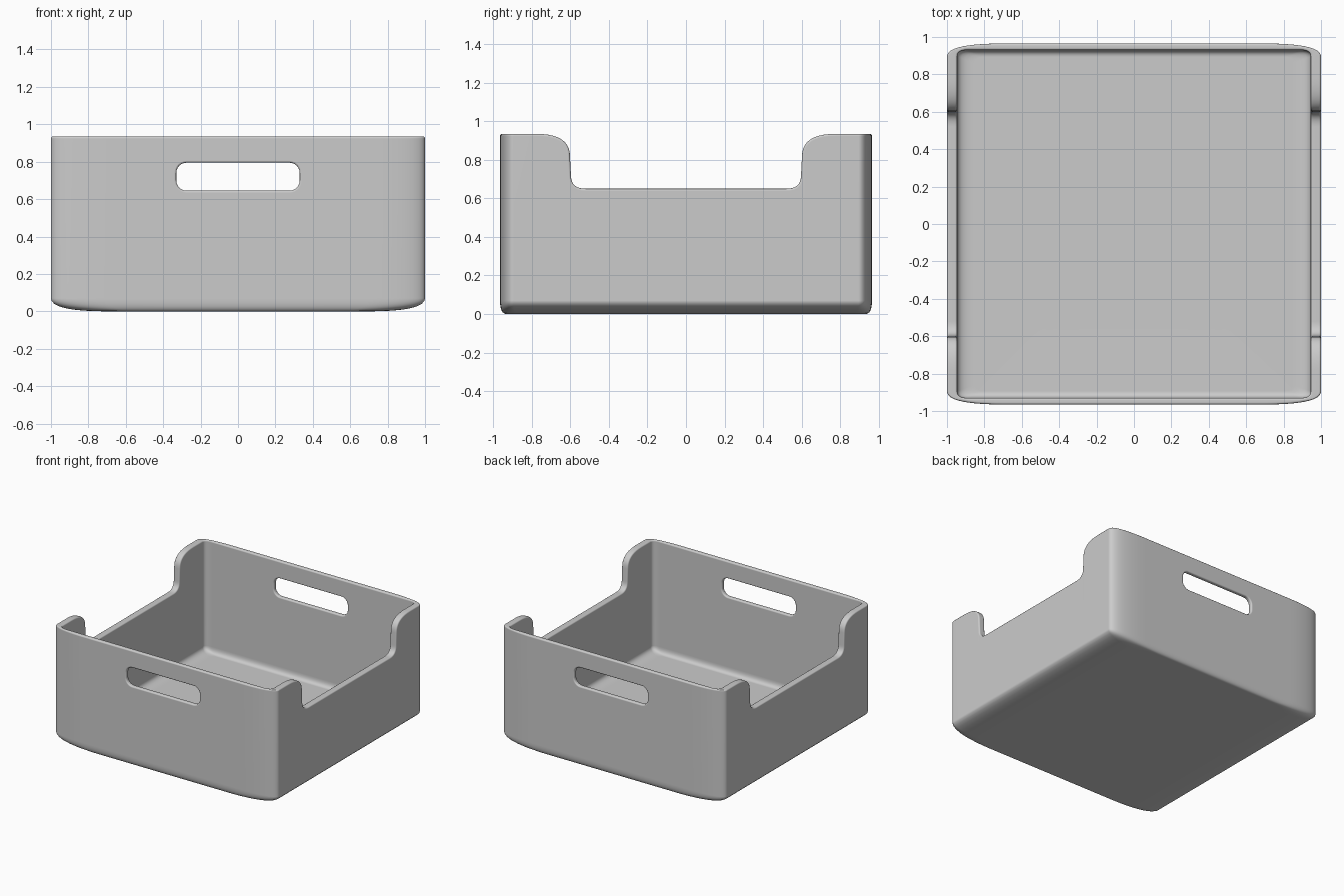
import bpy, bmesh, math
from mathutils import Vector

if "Cube" in bpy.data.objects:
    bpy.data.objects.remove(bpy.data.objects["Cube"])

W, D, H = 1.0, 0.965, 0.935        # outer half width, half depth, height
WI, DI, FLOOR = 0.945, 0.93, 0.03  # inner half width, half depth, floor level
R = 0.011                          # rim rounding


def bez(a, b, c, t):
    a, b, c = Vector(a), Vector(b), Vector(c)
    return a * (1 - t) ** 2 + b * 2 * t * (1 - t) + c * t * t


def tangent(a, b, c, t):
    a, b, c = Vector(a), Vector(b), Vector(c)
    return ((b - a) * (1 - t) + (c - b) * t).normalized()


def make_object(name, bm):
    bmesh.ops.remove_doubles(bm, verts=bm.verts, dist=1e-5)
    bmesh.ops.recalc_face_normals(bm, faces=bm.faces)
    mesh = bpy.data.meshes.new(name)
    bm.to_mesh(mesh)
    bm.free()
    ob = bpy.data.objects.new(name, mesh)
    bpy.context.collection.objects.link(ob)
    return ob


# Stations round one quarter: outer point, inner point, top height, top normal (y, z)
stations = []
UP = (0.0, 1.0)
for x in (0.0, 0.35):
    stations.append(((x, D), (x, DI), H, UP))
for i in range(16):
    t = i / 15
    o = bez((0.7, D), (W, D), (W, D - 0.07), t)
    if t < 0.4:
        inner = Vector((o.x, DI))
    else:
        inner = bez((0.89, DI), (WI, DI), (WI, D - 0.07), (t - 0.4) / 0.6)
    stations.append((o, inner, H, UP))

# Dipped side edge: rounded shoulder, then rounded foot
for curve in (((0.78, H), (0.602, H), (0.602, 0.82)),
              ((0.597, 0.72), (0.597, 0.65), (0.52, 0.65))):
    for i in range(11):
        p, tg = bez(*curve, i / 10), tangent(*curve, i / 10)
        n = (tg.y, -tg.x)
        stations.append(((W, p.x), (WI, p.x), p.y, n))
stations.append(((W, 0.0), (WI, 0.0), 0.65, UP))


def column(o, inner, top, n):
    """Wall section at one station: under-floor centre, outside, rim, inside, floor centre."""
    o, inner, n = Vector(o), Vector(inner), Vector(n)
    d = inner - o
    r = min(R, 0.45 * d.length)
    d.normalize()
    shift = Vector((0, -R * n.x))
    o, inner = o + shift, inner + shift
    z0 = top - R * n.y
    pts = [(0, 0, 0)]
    for i in range(9):
        u = i / 8
        k = (1 - u) ** 2
        pts.append((o.x * (1 - 0.3 * k), o.y * (1 - 0.035 * k), 0.07 * u * u))
    for base, sign, order in ((o, 1, range(5)), (inner, -1, range(4, -1, -1))):
        for i in order:
            a = math.pi / 2 * i / 4
            q = base + d * sign * r * (1 - math.cos(a))
            s = R * math.sin(a)
            pts.append((q.x, q.y + s * n.x, z0 + s * n.y))
    for i in range(6, -1, -1):
        u = i / 6
        k = (1 - u) ** 2
        pts.append((inner.x * (1 - 0.1 * k), inner.y * (1 - 0.04 * k), FLOOR + 0.05 * u * u))
    pts.append((0, 0, FLOOR))
    return pts


# Box body: one quarter, mirrored twice
bm = bmesh.new()
cols = [[bm.verts.new(p) for p in column(*s)] for s in stations]
for a, b in zip(cols, cols[1:]):
    for i in range(len(a) - 1):
        bm.faces.new((a[i], b[i], b[i + 1], a[i + 1]))
box = make_object("storage_box", bm)
mir = box.modifiers.new("mirror", 'MIRROR')
mir.use_axis = (True, True, False)
mir.merge_threshold = 1e-4

# Handle cutter: rounded slot that flares at both wall faces
sections = [(DI - 0.03, R)]
for i in range(5):
    a = math.pi / 2 * (1 - i / 4)
    sections.append((DI + R - R * math.sin(a), R * (1 - math.cos(a))))
for i in range(5):
    a = math.pi / 2 * i / 4
    sections.append((D - R + R * math.sin(a), R * (1 - math.cos(a))))
sections.append((D + 0.03, R))


def slot(y, off, hw=0.33, hh=0.075, zc=0.72, rad=0.055):
    pts = []
    for q, (sx, sz) in enumerate(((1, 1), (-1, 1), (-1, -1), (1, -1))):
        for i in range(7):
            a = math.pi / 2 * (q + i / 6)
            pts.append((sx * (hw - rad) + (rad + off) * math.cos(a), y,
                        zc + sz * (hh - rad) + (rad + off) * math.sin(a)))
    return pts


bm = bmesh.new()
rings = [[bm.verts.new(p) for p in slot(*s)] for s in sections]
for a, b in zip(rings, rings[1:]):
    for i in range(len(a)):
        j = (i + 1) % len(a)
        bm.faces.new((a[i], a[j], b[j], b[i]))
bm.faces.new(rings[0])
bm.faces.new(rings[-1])
cutter = make_object("handle_cutter", bm)
cutter.hide_render = True
m = cutter.modifiers.new("mirror", 'MIRROR')
m.use_axis = (False, True, False)
m.use_mirror_merge = False

# Cut the handles front and back, then smooth
cut = box.modifiers.new("handles", 'BOOLEAN')
cut.operation = 'DIFFERENCE'
cut.solver = 'EXACT'
cut.object = cutter
bpy.context.view_layer.objects.active = box
box.select_set(True)
for name in ("mirror", "handles"):
    bpy.ops.object.modifier_apply(modifier=name)
bpy.data.objects.remove(cutter)
bpy.ops.object.shade_smooth_by_angle(angle=math.radians(40))
wn = box.modifiers.new("normals", 'WEIGHTED_NORMAL')
wn.keep_sharp = True
